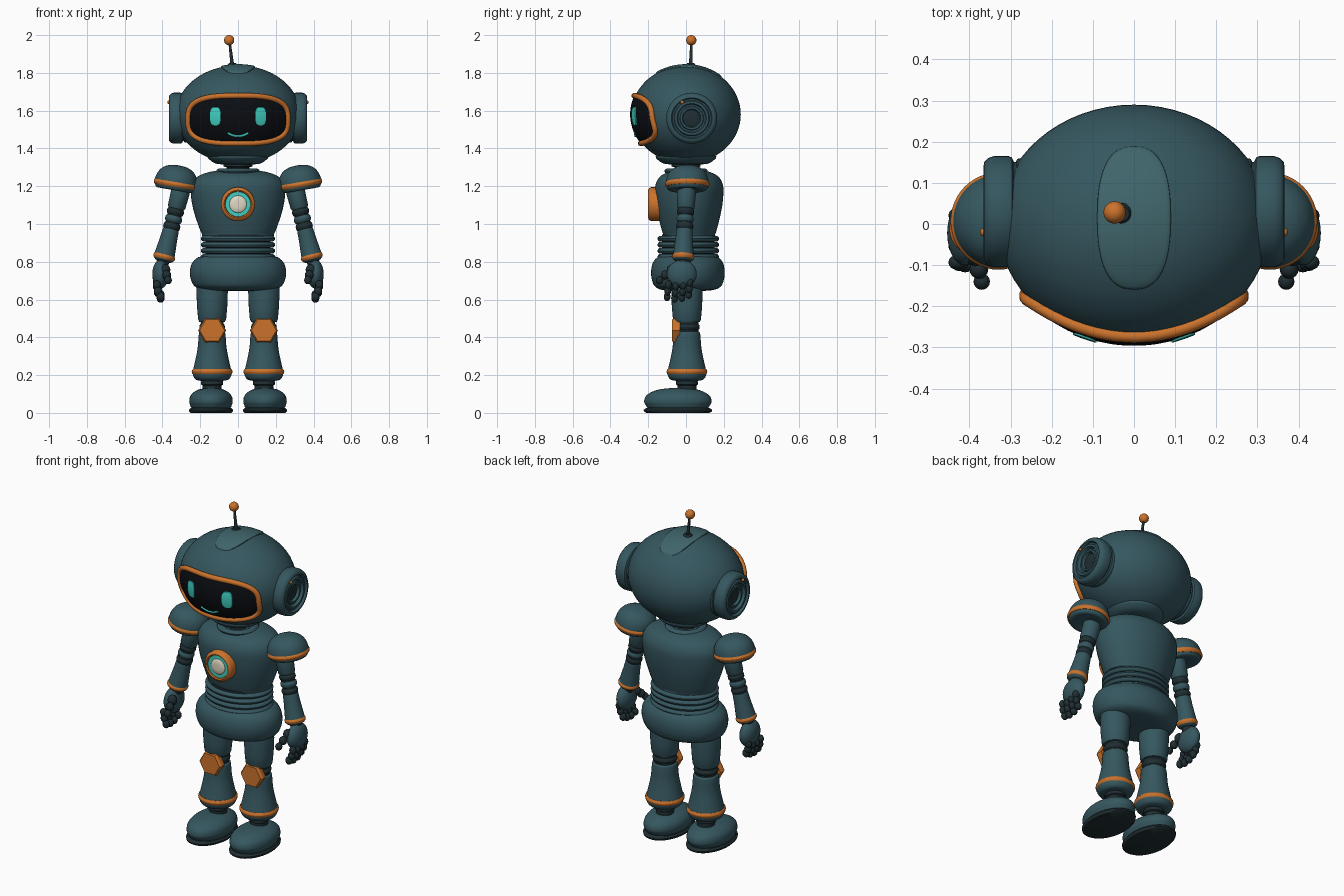
import bpy, bmesh
from math import sin, cos, pi, sqrt, copysign
from mathutils import Matrix, Euler, Vector

if "Cube" in bpy.data.objects:
    bpy.data.objects.remove(bpy.data.objects["Cube"])


def material(name, rgb):
    m = bpy.data.materials.new(name)
    m.diffuse_color = (*rgb, 1)
    m.use_nodes = True
    m.node_tree.nodes["Principled BSDF"].inputs["Base Color"].default_value = m.diffuse_color
    return m


BODY = material("body", (0.036, 0.095, 0.115))
LIGHT = material("plate", (0.05, 0.13, 0.145))
DARK = material("joint", (0.014, 0.027, 0.032))
ORANGE = material("orange", (0.6, 0.17, 0.025))
BLACK = material("visor", (0.003, 0.004, 0.006))
GLOW = material("glow", (0.05, 0.62, 0.54))
CREAM = material("cream", (0.75, 0.68, 0.55))


def finish(name, bm, mat, mirror=False, angle=40):
    bmesh.ops.recalc_face_normals(bm, faces=bm.faces)
    me = bpy.data.meshes.new(name)
    bm.to_mesh(me)
    bm.free()
    me.materials.append(mat)
    ob = bpy.data.objects.new(name, me)
    bpy.context.collection.objects.link(ob)
    bpy.ops.object.select_all(action='DESELECT')
    ob.select_set(True)
    bpy.context.view_layer.objects.active = ob
    bpy.ops.object.shade_smooth_by_angle(angle=angle * pi / 180)
    if mirror:
        ob.modifiers.new("mirror", 'MIRROR').use_mirror_merge = False
    return ob


def curved(pts, n=4):
    """Catmull-Rom smoothing of a profile."""
    p = [Vector(q) for q in (pts[0], *pts, pts[-1])]
    out = []
    for a, b, c, d in zip(p, p[1:], p[2:], p[3:]):
        for i in range(n):
            t = i / n
            out.append((2*b + (c-a)*t + (2*a-5*b+4*c-d)*t*t + (3*b-a-3*c+d)*t**3) / 2)
    return out + [p[-1]]


def lathe(name, prof, mat, loc=(0, 0, 0), size=(1, 1), rot=(0, 0, 0), mirror=False, seg=48, angle=40):
    """Turn (radius, height) pairs into a solid, baked into world space."""
    bm = bmesh.new()
    M = Matrix.LocRotScale(Vector(loc), Euler(rot), Vector((*size, 1)))
    rings = []
    for r, z in prof:
        k = 1 if r < 1e-5 else seg
        rings.append([bm.verts.new(M @ Vector((r*cos(2*pi*i/seg), r*sin(2*pi*i/seg), z))) for i in range(k)])
    for a, b in zip(rings, rings[1:]):
        for i in range(seg):
            j = (i + 1) % seg
            f = list(dict.fromkeys((a[i % len(a)], a[j % len(a)], b[j % len(b)], b[i % len(b)])))
            if len(f) > 2:
                bm.faces.new(f)
    for r in (rings[0], rings[-1]):
        if len(r) > 1:
            bm.faces.new(r)
    return finish(name, bm, mat, mirror, angle)


def ring(name, R, r, mat, z=0, h=None, **kw):
    """Band with an oval section around the local z axis."""
    h = h or r
    lathe(name, [(R + r*cos(i*pi/5), z + h*sin(i*pi/5)) for i in range(11)], mat, **kw)


def ball(name, c, s, mat, mirror=False, seg=32):
    bm = bmesh.new()
    bmesh.ops.create_uvsphere(bm, u_segments=seg, v_segments=seg // 2, radius=1,
                              matrix=Matrix.LocRotScale(Vector(c), None, Vector(s)))
    return finish(name, bm, mat, mirror)


HC, HR = Vector((0, 0, 1.58)), Vector((0.33, 0.29, 0.26))


def on_head(u, v, k, top=False):
    """Point on the head ellipsoid, seen from the front or from the top."""
    if top:
        return Vector((u, v, HC.z + HR.z*(k - 1 + sqrt(max(0, 1 - (u/HR.x)**2 - (v/HR.y)**2)))))
    w = sqrt(max(0, 1 - (u/HR.x)**2 - ((v - HC.z)/HR.z)**2))
    return Vector((u, -HR.y*(w + k - 1), v))


def outline(c, h, n, seg=64):
    for i in range(seg):
        a = 2*pi*i/seg
        yield [c[k] + h[k]*copysign(abs(t)**(2/n), t) for k, t in enumerate((cos(a), sin(a)))]


def patch(name, c, h, n, k, mat, top=False, mirror=False):
    """Rounded panel lying on the head, with a short skirt."""
    bm = bmesh.new()
    prev = [bm.verts.new(on_head(*c, k, top))] * 64
    for t, kk in [(i/8, k) for i in range(1, 8)] + [(0.96, k), (0.99, k - 0.008), (1, 0.98)]:
        cur = [bm.verts.new(on_head(*q, kk, top)) for q in outline(c, (h[0]*t, h[1]*t), n)]
        for i in range(64):
            j = (i + 1) % 64
            bm.faces.new(list(dict.fromkeys((prev[i], prev[j], cur[j], cur[i]))))
        prev = cur
    finish(name, bm, mat, mirror)


def tube(name, pts, r, mat, cyclic=False):
    cu = bpy.data.curves.new(name, 'CURVE')
    cu.dimensions = '3D'
    cu.bevel_depth, cu.bevel_resolution, cu.use_fill_caps = r, 3, True
    sp = cu.splines.new('POLY')
    sp.points.add(len(pts) - 1)
    for p, q in zip(sp.points, pts):
        p.co = (*q, 1)
    sp.use_cyclic_u = cyclic
    cu.materials.append(mat)
    ob = bpy.data.objects.new(name, cu)
    bpy.context.collection.objects.link(ob)


# Head, visor and face
ball("head", HC, HR, BODY, seg=64)
patch("crown_plate", (0, 0.015), (0.09, 0.175), 2.5, 1.025, LIGHT, top=True)
patch("visor", (0, 1.553), (0.262, 0.125), 3, 1.02, BLACK)
tube("visor_frame", [on_head(*q, 1.02) for q in outline((0, 1.553), (0.264, 0.126), 3, 96)], 0.015, ORANGE, True)
patch("eye", (0.12, 1.57), (0.029, 0.05), 3.2, 1.035, GLOW, mirror=True)
tube("smile", [on_head(0.055*i/8, 1.465 + 0.018*(i/8)**2, 1.022) for i in range(-8, 9)], 0.006, GLOW)
lathe("head_base", curved([(0, 1.315), (0.11, 1.318), (0.155, 1.345), (0.16, 1.36)]), BODY)

# Antenna
lathe("antenna_base", [(0.026, 1.82), (0.026, 1.842), (0.018, 1.852), (0, 1.852)], DARK, loc=(-0.03, 0.025, 0))
lathe("antenna_rod", [(0.01, 0), (0.006, 0.13)], DARK, loc=(-0.03, 0.025, 1.84), rot=(-0.03, -0.12, 0), seg=16)
ball("antenna_tip", (-0.047, 0.028, 1.973), (0.027,)*3, ORANGE)

# Ear pods
EAR = dict(loc=(0, 0.03, 1.56), rot=(0, pi/2, 0), mirror=True)
lathe("ear_pod", [(0.12, 0.22), (0.13, 0.275), (0.128, 0.284), (0.121, 0.287), (0.121, 0.292), (0.132, 0.297),
                  (0.135, 0.305), (0.135, 0.34), (0.13, 0.355), (0.12, 0.364), (0.108, 0.366), (0.102, 0.352),
                  (0.095, 0.352), (0.09, 0.362), (0.078, 0.362), (0.072, 0.345), (0.064, 0.345), (0.06, 0.354),
                  (0.05, 0.354), (0.045, 0.335), (0, 0.335)], BODY, **EAR)
lathe("ear_core", [(0.044, 0.33), (0.044, 0.34), (0.034, 0.343), (0, 0.343)], DARK, **EAR)
ball("ear_light", (0.366, -0.02, 1.645), (0.008, 0.01, 0.01), ORANGE, True, 16)

# Neck
lathe("neck", [(0.06, 1.25), (0.06, 1.3), (0.078, 1.305), (0.078, 1.325), (0.06, 1.335)], DARK)
ring("neck_collar", 0.095, 0.02, BODY, z=1.28, h=0.014)

# Torso, chest lamp, waist and pelvis
lathe("torso", curved([(0, 0.935), (0.7, 0.935), (0.76, 0.945), (0.85, 1.0), (0.95, 1.08), (1, 1.16), (0.98, 1.21),
                       (0.86, 1.25), (0.65, 1.272), (0.4, 1.283), (0, 1.285)]), BODY,
      loc=(0, 0.017, 0), size=(0.25, 0.181))
LAMP = dict(loc=(0, -0.15, 1.105), rot=(pi/2, 0, 0))
lathe("lamp_rim", [(0.09, -0.03), (0.09, 0.035), (0.084, 0.046), (0.074, 0.05), (0.068, 0.046), (0.066, 0.035),
                   (0, 0.035)], ORANGE, **LAMP)
lathe("lamp_ring", [(0.066, 0.03), (0.066, 0.04), (0, 0.04)], GLOW, **LAMP)
lathe("lamp_core", curved([(0.045, 0.035), (0.044, 0.043), (0.025, 0.049), (0, 0.05)]), CREAM, **LAMP)
lathe("waist_core", [(0.9, 0.8), (0.9, 0.945)], DARK, loc=(0, 0.012, 0), size=(0.19, 0.155))
for i in range(4):
    ring("waist_ring", 0.93, 0.09, BODY, h=0.015, loc=(0, 0.012, 0.826 + 0.032*i), size=(0.193, 0.16))
lathe("pelvis", curved([(0, 0.645), (0.6, 0.648), (0.87, 0.665), (0.97, 0.7), (1, 0.745), (0.96, 0.79),
                        (0.85, 0.82), (0.7, 0.828), (0, 0.828)]), BODY, loc=(0, 0.01, 0), size=(0.255, 0.195))

# Legs
LEG = dict(loc=(0.137, 0.005, 0), mirror=True)
lathe("thigh", [(0.08, 0.7), (0.083, 0.64), (0.08, 0.56), (0.074, 0.495), (0.068, 0.482), (0.05, 0.48)], BODY, **LEG)
lathe("knee_joint", [(0.06, 0.4), (0.06, 0.49)], DARK, **LEG)
ring("knee_ring", 0.056, 0.012, DARK, z=0.455, h=0.018, **LEG)
lathe("shin", curved([(0.05, 0.432), (0.066, 0.428), (0.071, 0.41), (0.077, 0.34), (0.091, 0.27), (0.102, 0.22),
                      (0.1, 0.195), (0.086, 0.176), (0.06, 0.17)]), BODY, **LEG)
ring("shin_band", 0.098, 0.01, ORANGE, z=0.218, h=0.015, **LEG)
lathe("knee_pad", [(0.07, 0), (0.074, 0.03), (0.066, 0.043), (0, 0.043)], ORANGE, loc=(0.137, -0.032, 0.437),
      rot=(pi/2, 0, 0), mirror=True, seg=6, angle=20)
lathe("ankle", [(0.05, 0.1), (0.05, 0.145), (0.058, 0.15), (0.058, 0.165), (0.05, 0.18)], DARK, **LEG)
FOOT = dict(loc=(0.143, -0.043, 0), size=(0.115, 0.178), mirror=True)
lathe("foot", curved([(0, 0.02), (0.8, 0.022), (0.96, 0.042), (1, 0.066), (0.92, 0.095), (0.65, 0.12), (0.3, 0.13),
                      (0, 0.131)]), BODY, **FOOT)
lathe("sole", [(0, 0), (0.94, 0), (1.01, 0.008), (1.02, 0.016), (0.95, 0.025), (0, 0.026)], DARK, **FOOT)

# Shoulders
SH = dict(loc=(0.33, 0.007, 1.207), rot=(0, -0.17, 0), mirror=True)
lathe("shoulder_cap", curved([(0, -0.015), (0.07, -0.028), (0.1, -0.026), (0.11, -0.005), (0.113, 0.02), (0.103, 0.055),
                              (0.08, 0.083), (0.045, 0.1), (0, 0.105)]), BODY, **SH)
ring("shoulder_band", 0.108, 0.01, ORANGE, z=0.003, h=0.015, **SH)

# Arms, built along one slanted axis
ARM = dict(loc=(0.295, 0.005, 1.21), rot=(-0.05, -0.245, 0), mirror=True, seg=32)
lathe("upper_arm", [(0.048, 0.02), (0.05, -0.05), (0.047, -0.125), (0.04, -0.135)], BODY, **ARM)
lathe("elbow", [(0.038, -0.12), (0.038, -0.26)], DARK, **ARM)
for z, m in ((-0.15, DARK), (-0.19, BODY), (-0.23, DARK)):
    ring("elbow_ring", 0.036, 0.01, m, z=z, h=0.018, **ARM)
lathe("forearm", curved([(0.035, -0.245), (0.042, -0.248), (0.046, -0.3), (0.053, -0.37), (0.055, -0.405),
                         (0.04, -0.42)]), BODY, **ARM)
ring("cuff", 0.05, 0.009, ORANGE, z=-0.396, h=0.014, **ARM)
lathe("wrist", [(0.033, -0.41), (0.033, -0.46)], DARK, **ARM)

# Hands
ball("palm", (0.41, -0.022, 0.735), (0.044, 0.079, 0.076), BODY, True)
for i, y in enumerate((-0.092, -0.053, -0.014, 0.022)):
    drop = (0, 0.008, 0.004, -0.012)[i]
    for x, z in ((0.43, 0.678), (0.424, 0.645), (0.41, 0.615)):
        ball("finger", (x, y - (0.69 - z)*0.1, z - drop), (0.021, 0.018, 0.024), DARK, True, 16)
for c, r in (((0.385, -0.075, 0.757), 0.027), ((0.377, -0.11, 0.73), 0.023), ((0.37, -0.14, 0.703), 0.02)):
    ball("thumb", c, (r, r, r*1.1), DARK, True, 16)
